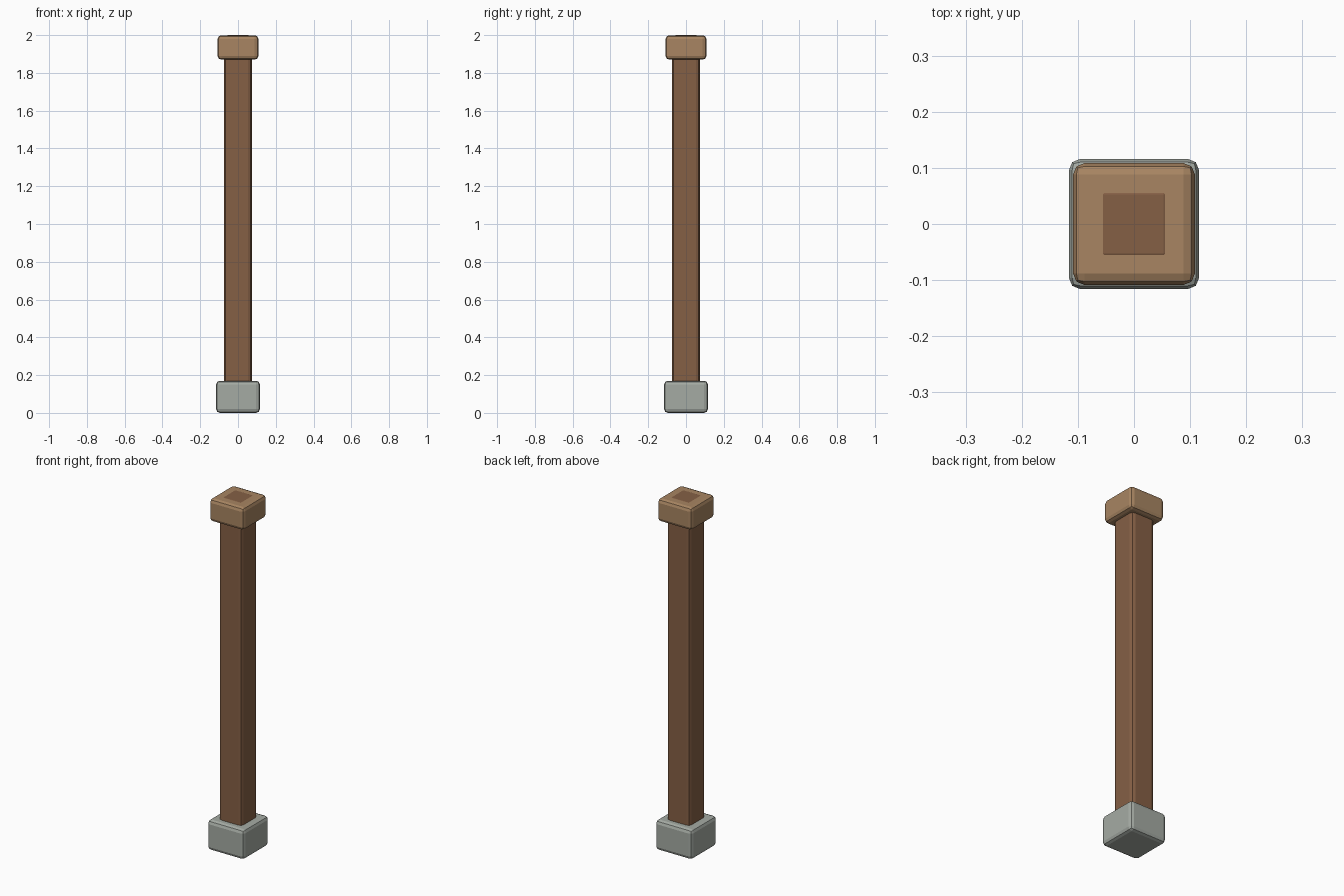
import bpy
import bmesh

cube = bpy.data.objects.get("Cube")
if cube:
    bpy.data.objects.remove(cube, do_unlink=True)


def make_material(name, color):
    mat = bpy.data.materials.new(name)
    mat.use_nodes = True
    rgba = (*color, 1.0)
    mat.diffuse_color = rgba
    mat.node_tree.nodes["Principled BSDF"].inputs["Base Color"].default_value = rgba
    return mat


def rounded_block(name, half_width, bottom, top, mat, bevel=0.02):
    """Square block with softly chamfered edges and flat facets."""
    bm = bmesh.new()
    bmesh.ops.create_cube(bm, size=1.0)
    for v in bm.verts:
        v.co.x *= 2 * half_width
        v.co.y *= 2 * half_width
        v.co.z = top if v.co.z > 0 else bottom
    bmesh.ops.bevel(bm, geom=bm.edges[:], offset=bevel, offset_type='OFFSET',
                    segments=2, profile=0.5, affect='EDGES')
    mesh = bpy.data.meshes.new(name)
    bm.to_mesh(mesh)
    bm.free()
    mesh.materials.append(mat)
    obj = bpy.data.objects.new(name, mesh)
    bpy.context.collection.objects.link(obj)
    return obj


dark_wood = make_material("dark_wood", (0.235, 0.117, 0.060))
light_wood = make_material("light_wood", (0.392, 0.235, 0.122))
stone = make_material("grey_stone", (0.376, 0.407, 0.371))

# Stone footing
rounded_block("stone_base", 0.116, 0.0, 0.17, stone)

# Post running through the cap, its end showing on top
rounded_block("post_shaft", 0.073, 0.001, 2.0, dark_wood)

# Wooden cap
rounded_block("post_cap", 0.1085, 1.87, 1.999, light_wood)
